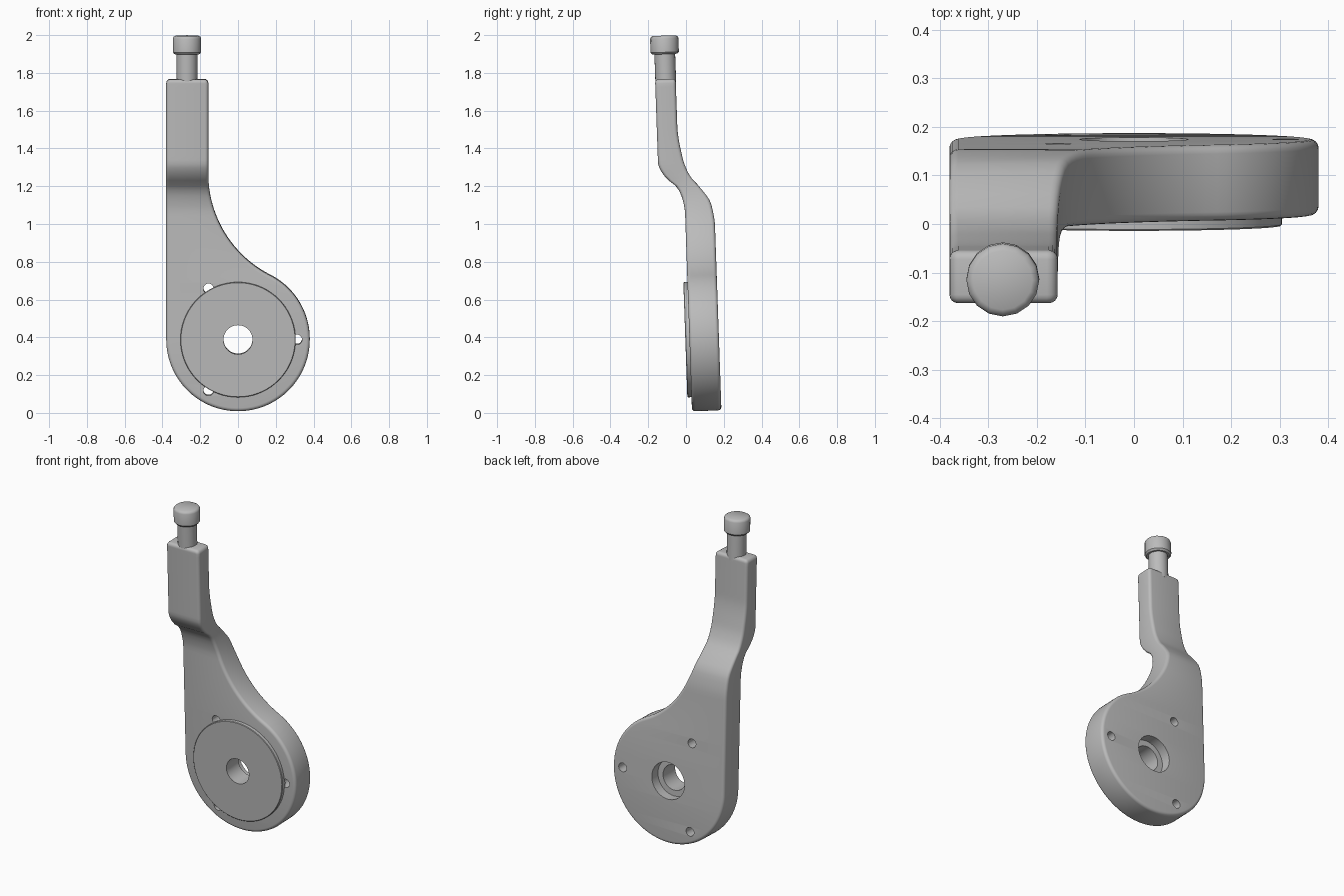
import bpy, bmesh
from math import sin, cos, radians, sqrt, pi
from mathutils import Matrix, Vector

cube = bpy.data.objects.get("Cube")
if cube:
    bpy.data.objects.remove(cube, do_unlink=True)

steel = bpy.data.materials.new("grey steel")
steel.use_nodes = True
steel.diffuse_color = (0.5, 0.5, 0.5, 1)
steel.node_tree.nodes["Principled BSDF"].inputs["Base Color"].default_value = (0.5, 0.5, 0.5, 1)

HUB_R, HUB_Z = 0.38, 0.387       # round end of the lever
NECK_X, TOP_Z = -0.157, 1.77     # right edge and top of the upper bar
FILLET_R, EDGE = 0.6, 0.018
PIN = Vector((-0.27, -0.046, 0))
TILT = Matrix.Rotation(radians(2), 4, "X")


def make_object(name, verts, faces):
    bm = bmesh.new()
    vs = [bm.verts.new(v) for v in verts]
    for f in faces:
        bm.faces.new([vs[i] for i in f])
    bmesh.ops.recalc_face_normals(bm, faces=bm.faces[:])
    mesh = bpy.data.meshes.new(name)
    bm.to_mesh(mesh)
    bm.free()
    mesh.materials.append(steel)
    obj = bpy.data.objects.new(name, mesh)
    bpy.context.collection.objects.link(obj)
    return obj


def lathe(name, profile, segs, centre, axis):
    """Closed solid of revolution from (radius, height) points."""
    verts, faces = [], []
    for r, h in profile:
        for k in range(segs):
            a = 2 * pi * k / segs
            p = (r * cos(a), h, r * sin(a)) if axis == "Y" else (r * cos(a), r * sin(a), h)
            verts.append(Vector(p) + Vector(centre))
    for j in range(len(profile) - 1):
        for k in range(segs):
            n = (k + 1) % segs
            faces.append((j * segs + k, j * segs + n, (j + 1) * segs + n, (j + 1) * segs + k))
    faces.append(range(segs))
    faces.append(range(len(verts) - segs, len(verts)))
    return make_object(name, verts, faces)


def drill(obj, cutters):
    for c in cutters:
        c.hide_render = True
        m = obj.modifiers.new("hole", "BOOLEAN")
        m.operation, m.solver, m.object = "DIFFERENCE", "EXACT", c
    bpy.context.view_layer.update()
    deps = bpy.context.evaluated_depsgraph_get()
    mesh = bpy.data.meshes.new_from_object(obj.evaluated_get(deps))
    obj.modifiers.clear()
    obj.data = mesh


def finish(obj):
    obj.data.transform(TILT)
    obj.data.shade_smooth()
    obj.data.set_sharp_from_angle(angle=radians(35))


def smooth_curve(pts):
    """Monotone cubic through (z, y) points."""
    sec = [(b[1] - a[1]) / (b[0] - a[0]) for a, b in zip(pts, pts[1:])]
    tan = [0] + [2 * a * b / (a + b) if a * b > 0 else 0 for a, b in zip(sec, sec[1:])] + [0]

    def value(z):
        if z <= pts[0][0]:
            return pts[0][1]
        for i, (a, b) in enumerate(zip(pts, pts[1:])):
            if z <= b[0]:
                w = b[0] - a[0]
                t = (z - a[0]) / w
                s = t * t * (3 - 2 * t)
                return (a[1] * (1 - s) + b[1] * s
                        + w * t * (1 - t) * ((1 - t) * tan[i] - t * tan[i + 1]))
        return pts[-1][1]
    return value


# Lever: side curves for the offset bend
front = smooth_curve([(1.06, 0.032), (1.15, 0.016), (1.2, -0.01), (1.25, -0.066), (1.33, -0.102)])
back = smooth_curve([(0.98, 0.188), (1.1, 0.172), (1.2, 0.108), (1.25, 0.066), (1.35, 0.029), (1.52, 0.007)])

# Lever: right-hand outline, hub arc then fillet arc then straight bar
arc_x = NECK_X + FILLET_R
arc_z = HUB_Z + sqrt((HUB_R + FILLET_R) ** 2 - arc_x ** 2)
join = Vector((arc_x, arc_z - HUB_Z)).angle_signed(Vector((1, 0)))
right = []
for k in range(49):
    a = radians(-88) + (join + radians(88)) * k / 48
    right.append((HUB_R * cos(a), HUB_Z + HUB_R * sin(a)))
for k in range(1, 25):
    a = pi + join * (1 - k / 24)
    right.append((arc_x + FILLET_R * cos(a), arc_z + FILLET_R * sin(a)))
corner = 0.022
for k in range(1, 25):
    right.append((NECK_X, arc_z + (TOP_Z - corner - arc_z) * k / 24))
for k in range(1, 5):
    a = k * pi / 8
    right.append((NECK_X - corner * (1 - cos(a)), TOP_Z - corner + corner * sin(a)))


def left_x(z):
    if z < HUB_Z:
        return -sqrt(HUB_R ** 2 - (HUB_Z - z) ** 2)
    up = max(0, z - TOP_Z + corner)
    return -HUB_R + corner - sqrt(max(0, corner ** 2 - up ** 2))


rows = len(right)
outline = [Vector(p) for p in right] + [Vector((left_x(z), z)) for x, z in reversed(right)]
count = len(outline)
normals = []
for i in range(count):
    a = (outline[i] - outline[i - 1]).normalized()
    b = (outline[(i + 1) % count] - outline[i]).normalized()
    normals.append(Vector((a.y + b.y, -a.x - b.x)).normalized())

# Lever: stacked outlines with rounded edges, closed by ladder caps
verts, faces = [], []
steps = [(side, k if side == 1 else 4 - k) for side in (1, -1) for k in range(5)]
for side, k in steps:
    a = k * pi / 8
    for p, n in zip(outline, normals):
        q = p - n * EDGE * (1 - sin(a))
        depth = EDGE * (1 - cos(a))
        y = front(q.y) + depth if side == 1 else back(q.y) - depth
        verts.append((q.x, y, q.y))
for j in range(len(steps) - 1):
    for i in range(count):
        n = (i + 1) % count
        faces.append((j * count + i, j * count + n, (j + 1) * count + n, (j + 1) * count + i))
for base in (0, (len(steps) - 1) * count):
    for i in range(rows - 1):
        faces.append([base + v for v in (i, i + 1, count - 2 - i, count - 1 - i)])
lever = make_object("lever_arm", verts, faces)

# Raised round face
face_disc = lathe("raised_disc", [(0.305, 0.04), (0.305, 0.013), (0.302, 0.01)], 72, (0, 0, HUB_Z), "Y")

# Stepped centre bore and three screw holes
bore = lathe("bore_cutter", [(0.077, -0.1), (0.077, 0.128), (0.112, 0.128), (0.112, 0.3)], 48, (0, 0, HUB_Z), "Y")
screws = []
for k in range(3):
    a = 2 * pi * k / 3
    spot = (0.312 * cos(a), 0, HUB_Z + 0.312 * sin(a))
    screws.append(lathe("screw_cutter", [(0.027, -0.1), (0.027, 0.3)], 20, spot, "Y"))
drill(lever, [bore] + screws)
drill(face_disc, [bore])
for c in [bore] + screws:
    bpy.data.objects.remove(c, do_unlink=True)

# Pin on top of the bar
pin_neck = lathe("pin_neck", [(0.055, 1.74), (0.055, 1.91)], 24, PIN, "Z")
pin_head = lathe("pin_head", [(0.066, 1.902), (0.075, 1.912), (0.075, 1.985), (0.071, 1.994), (0.061, 2.0)], 16, PIN, "Z")

for part in (lever, face_disc, pin_neck, pin_head):
    finish(part)
